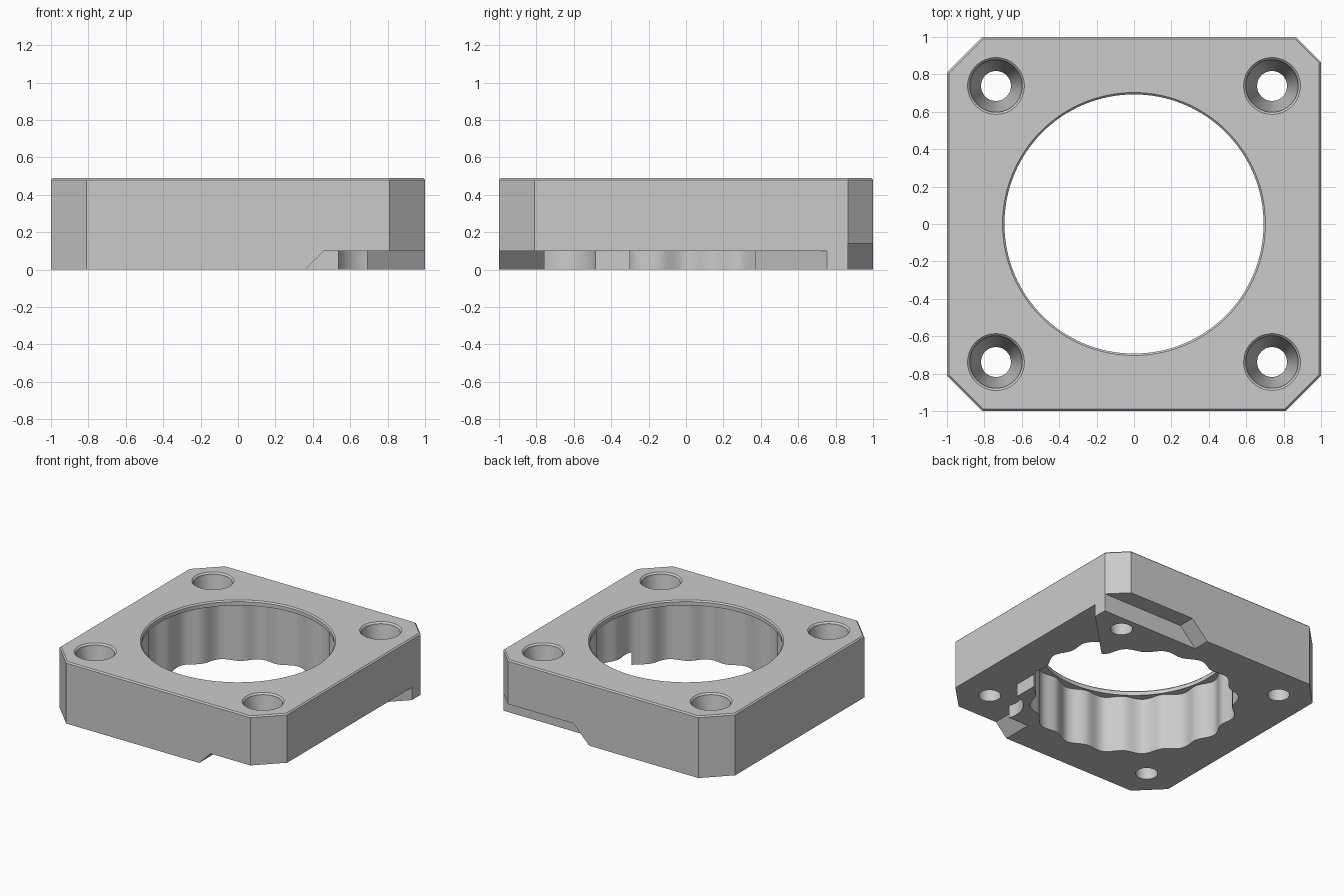
import bpy, bmesh
from math import sin, cos, pi, radians

cube = bpy.data.objects.get("Cube")
if cube:
    bpy.data.objects.remove(cube, do_unlink=True)

grey = bpy.data.materials.new("light_grey")
grey.use_nodes = True
grey.diffuse_color = (0.6, 0.6, 0.6, 1)
grey.node_tree.nodes["Principled BSDF"].inputs["Base Color"].default_value = (0.6, 0.6, 0.6, 1)


def loft(name, rings):
    """Closed solid through matching rings of 3D points."""
    bm = bmesh.new()
    loops = [[bm.verts.new(p) for p in ring] for ring in rings]
    n = len(loops[0])
    for a, b in zip(loops, loops[1:]):
        for i in range(n):
            j = (i + 1) % n
            bm.faces.new((a[i], a[j], b[j], b[i]))
    bm.faces.new(loops[0][::-1])
    bm.faces.new(loops[-1])
    bmesh.ops.recalc_face_normals(bm, faces=bm.faces)
    mesh = bpy.data.meshes.new(name)
    bm.to_mesh(mesh)
    bm.free()
    ob = bpy.data.objects.new(name, mesh)
    bpy.context.collection.objects.link(ob)
    mesh.materials.append(grey)
    return ob


def circle(r, z, cx=0, cy=0, n=64, wave=0, lobes=16):
    ring = []
    for i in range(n):
        t = 2 * pi * i / n
        q = r + wave * cos(lobes * t)
        ring.append((cx + q * cos(t), cy + q * sin(t), z))
    return ring


def flat(points, z):
    return [(x, y, z) for x, y in points]


def outline(inset, z):
    """Square with three equal corner cuts and one smaller cut."""
    s = 1 - inset
    c, d = 0.81 - inset * 0.4, 0.865 - inset * 0.4
    return flat([(c, -s), (s, -c), (s, d), (d, s),
                 (-c, s), (-s, c), (-s, -c), (-c, -s)], z)


# Main plate with a fine top edge
plate = loft("mounting_plate", [outline(0, 0), outline(0, 0.48), outline(0.01, 0.49)])
cutters = []

# Central opening: thin round lip above a scalloped bore
cutters.append(loft("lip_cutter", [circle(0.693, 0.3, n=128), circle(0.693, 0.48, n=128),
                                   circle(0.713, 0.5, n=128)]))
cutters.append(loft("bore_cutter", [circle(0.733, z, n=256, wave=0.021) for z in (-0.1, 0.45)]))

# Countersunk screw holes
profile = [(0.08, -0.1), (0.08, 0.25), (0.14, 0.46), (0.14, 0.478), (0.162, 0.5)]
for sx in (-1, 1):
    for sy in (-1, 1):
        cutters.append(loft("screw_cutter",
                            [circle(r, z, sx * 0.738, sy * 0.738, 48) for r, z in profile]))

# Shallow recess under the left side, curving round the screw
arc = [(0.735 + 0.21 * cos(t), -0.69 + 0.21 * sin(t))
       for t in [radians(200 - 98 * i / 12) for i in range(13)]]
recess = [(0.46, -1.2), (0.46, -0.76), (0.53, -0.76)] + arc + [
    (0.69, -0.2), (0.5, -0.2), (0.5, 0.255), (1.2, 0.955), (1.2, -1.2)]
cutters.append(loft("recess_cutter", [flat(recess, -0.1), flat(recess, 0.1)]))


def ramp(name, x, h, y0, y1):
    """Edge notch ending in a 45 degree slope that meets the base at x."""
    side = [(x - 0.1, -0.1), (x + h, h), (1.2, h), (1.2, -0.1)]
    return loft(name, [[(px, y, pz) for px, pz in side] for y in (y0, y1)])


cutters.append(ramp("front_ramp_cutter", 0.36, 0.1, -1.2, -0.76))
cutters.append(ramp("back_notch_cutter", 0.15, 0.14, 0.865, 1.2))

# Cut everything out of the plate
bpy.context.view_layer.objects.active = plate
for c in cutters:
    c.hide_render = True
    mod = plate.modifiers.new(c.name, 'BOOLEAN')
    mod.operation = 'DIFFERENCE'
    mod.solver = 'EXACT'
    mod.object = c
    bpy.ops.object.modifier_apply(modifier=mod.name)
for c in cutters:
    bpy.data.objects.remove(c, do_unlink=True)

bpy.ops.object.select_all(action='DESELECT')
plate.select_set(True)
bpy.ops.object.shade_smooth_by_angle(angle=radians(25))
